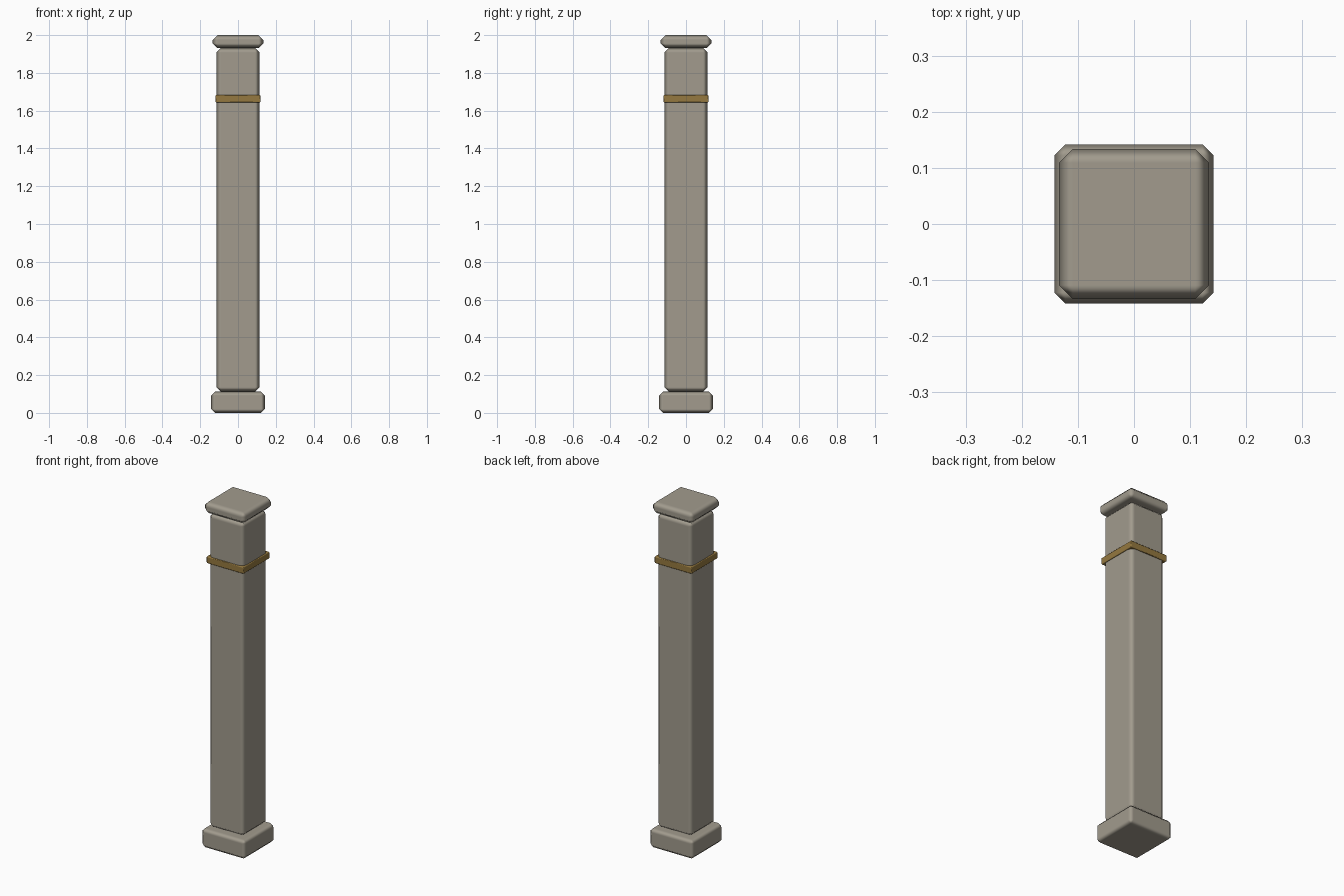
import bpy

if "Cube" in bpy.data.objects:
    bpy.data.objects.remove(bpy.data.objects["Cube"])

def material(name, color):
    m = bpy.data.materials.new(name)
    m.diffuse_color = color
    m.use_nodes = True
    m.node_tree.nodes["Principled BSDF"].inputs["Base Color"].default_value = m.diffuse_color
    return m

stone = material("stone", (0.36, 0.33, 0.27, 1))
brass = material("brass", (0.30, 0.19, 0.05, 1))

def block(name, width, z0, z1, bevel, mat):
    """Square chamfered block between two heights."""
    bpy.ops.mesh.primitive_cube_add(size=1, location=(0, 0, (z0 + z1) / 2))
    ob = bpy.context.object
    ob.name = name
    ob.scale = (width, width, z1 - z0)
    bpy.ops.object.transform_apply(location=False, rotation=False, scale=True)
    ob.data.materials.append(mat)
    bpy.ops.object.shade_smooth()
    mod = ob.modifiers.new("chamfer", 'BEVEL')
    mod.width = bevel
    mod.segments = 1
    mod.harden_normals = True
    return ob

# Plinth, shaft and capital
block("base", 0.284, 0.0, 0.112, 0.02, stone)
block("shaft", 0.228, 0.112, 1.932, 0.024, stone)
block("cap", 0.268, 1.932, 2.0, 0.025, stone)

# Metal band round the upper shaft
block("band", 0.24, 1.643, 1.683, 0.005, brass)
